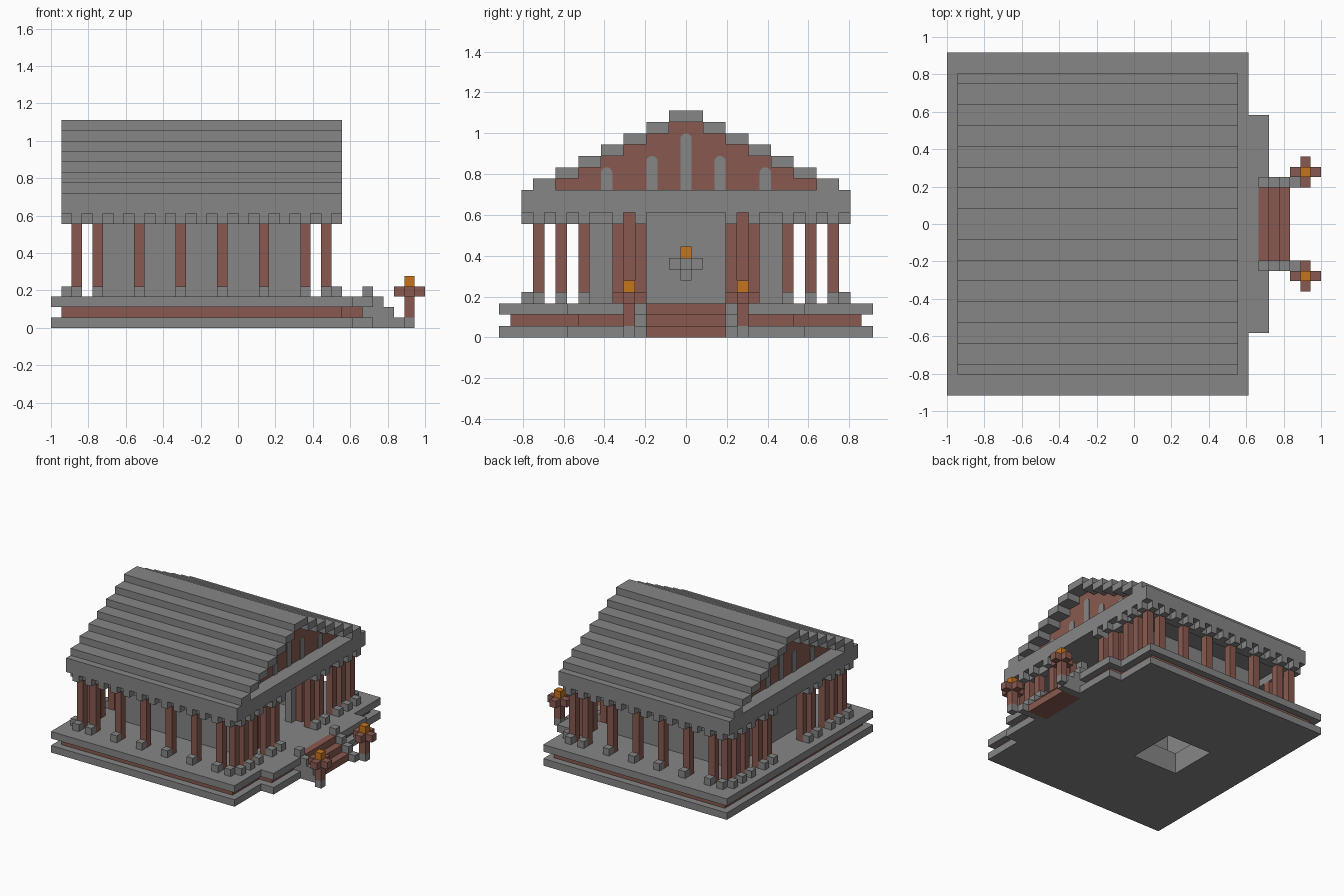
import bpy, bmesh, math

if "Cube" in bpy.data.objects:
    bpy.data.objects.remove(bpy.data.objects["Cube"])

U = 1 / 18                    # block size
NX, NY = 36, 33               # grid size, used for centring


def material(name, rgb):
    m = bpy.data.materials.new(name)
    m.use_nodes = True
    m.diffuse_color = (*rgb, 1)
    m.node_tree.nodes["Principled BSDF"].inputs["Base Color"].default_value = (*rgb, 1)
    return m


STONE = material("grey stone", (0.24, 0.24, 0.24))
BRICK = material("red brown brick", (0.25, 0.102, 0.08))
GLOW = material("amber light", (0.56, 0.178, 0.013))


def finish(name, bm, mat):
    me = bpy.data.meshes.new(name)
    bmesh.ops.recalc_face_normals(bm, faces=bm.faces)
    bm.to_mesh(me)
    bm.free()
    me.materials.append(mat)
    bpy.context.collection.objects.link(bpy.data.objects.new(name, me))


def blocks(name, mat, boxes):
    """One object from boxes given as grid ranges (x0, x1, y0, y1, z0, z1)."""
    bm = bmesh.new()
    for x0, x1, y0, y1, z0, z1 in boxes:
        for v in bmesh.ops.create_cube(bm, size=1)["verts"]:
            v.co = (((x1 if v.co.x > 0 else x0) - NX / 2) * U,
                    ((y1 if v.co.y > 0 else y0) - NY / 2) * U,
                    (z1 if v.co.z > 0 else z0) * U)
    finish(name, bm, mat)


def cube(x, y, z, h=1):
    return (x, x + 1, y, y + 1, z, z + h)


def mirror(boxes):
    """Add the boxes reflected front to back."""
    return boxes + [(a, b, NY - d, NY - c, e, f) for a, b, c, d, e, f in boxes]


def ring(x0, x1, y0, y1, hx0, hx1, hy0, hy1, z0, z1):
    """Slab with a rectangular hole, as four boxes."""
    return [(x0, hx0, y0, y1, z0, z1), (hx1, x1, y0, y1, z0, z1),
            (hx0, hx1, y0, hy0, z0, z1), (hx0, hx1, hy1, y1, z0, z1)]


# Platform: two stone slabs around a recessed brick course, with a porch
HOLE = (8, 15, 13, 20)
for name, z in (("lower_slab", 0), ("upper_slab", 2)):
    porch = mirror([(29, 31, 6, 13, z, z + 1)]) + [(29, 30, 13, 20, z, z + 1)]
    blocks(name, STONE, ring(0, 29, 0, NY, *HOLE, z, z + 1) + porch)
blocks("brick_course", BRICK,
       ring(1, 28, 1, 32, 7, 16, 12, 21, 1, 2) + [(28, 30, 7, 26, 1, 2)])
blocks("pit_lining", STONE, ring(7, 16, 12, 21, *HOLE, 1, 2))

# Entrance steps and stepped side walls
blocks("entrance_steps", BRICK, [(30, 33 - k, 13, 20, k, k + 1) for k in range(3)])
blocks("step_side_walls", STONE, mirror(
    [(31, 34, 12, 13, 0, 1), (30, 33, 12, 13, 1, 2),
     (31, 32, 12, 13, 2, 3), cube(30, 12, 3)]))

# Lamp posts
blocks("lamp_bases", STONE, mirror([cube(34, 11, 0)]))
blocks("lamp_posts", BRICK, mirror(
    [cube(34, 11, 1, 2), (33, 36, 11, 12, 3, 4),
     (34, 35, 10, 11, 3, 4), (34, 35, 12, 13, 3, 4)]))
blocks("lamp_lights", GLOW, mirror([cube(34, 11, 4)]))

# Inner hall with an open doorway
blocks("hall_walls", STONE, mirror([(5, 24, 8, 9, 3, 11), (23, 24, 9, 13, 3, 11)])
       + [(5, 6, 9, 24, 3, 11)])
blocks("door_pilasters", BRICK, mirror([cube(24, 11, 3, 8)]))
blocks("hanging_lamp_frame", STONE,
       [cube(11, 16, 5), (10, 13, 16, 17, 6, 7), (11, 12, 15, 18, 6, 7)])
blocks("hanging_lamp_light", GLOW, [cube(11, 16, 7)])

# Colonnade with outward foot stones and dentils
side_x = [2, 4] + list(range(8, 25, 4)) + [26]
end_y = [3, 5, 7, 10, 12]
columns = [cube(x, 3, 3, 7) for x in side_x]
feet = [cube(x, 2, 3) for x in side_x]
dentils = [cube(x, 2, 10) for x in range(2, 27, 2)]
for x, out in ((26, 27), (2, 1)):
    columns += [cube(x, y, 3, 7) for y in end_y[1:]]
    feet += [cube(out, y, 3) for y in end_y]
    dentils += [cube(out, y, 10) for y in end_y]
blocks("columns", BRICK, mirror(columns))
blocks("column_feet", STONE, mirror(feet))
blocks("dentils", STONE, mirror(dentils))
beams = [(2, 27, 3, 4, 10, 11)]
for x in (2, 26):
    beams += [(x, x + 1, 4, 11, 10, 11), cube(x, 12, 10)]
blocks("column_beams", STONE, mirror(beams))

# Entablature and stepped roof
blocks("entablature", STONE, [(1, 28, 2, 31, 11, 13)])
blocks("roof_steps", STONE,
       mirror([(1, 28, 3 + 2 * n, 5 + 2 * n, 13 + n, 14 + n) for n in range(6)])
       + [(1, 28, 15, 18, 19, 20)])
blocks("gables", BRICK,
       [(3, 26, 5 + 2 * n, 28 - 2 * n, 13 + n, 14 + n) for n in range(6)])


# Round-topped window plates on both gables
def arch(bm, y, height, x, out):
    pts = [(-0.5, 0), (0.5, 0)]
    for s in range(9):
        a = math.pi * s / 8
        pts.append((0.5 * math.cos(a), height - 0.5 + 0.5 * math.sin(a)))
    verts = [bm.verts.new(((x - NX / 2) * U, (y + 0.5 + p - NY / 2) * U, (13 + q) * U))
             for p, q in pts]
    face = bm.faces.new(verts)
    new = bmesh.ops.extrude_face_region(bm, geom=[face])["geom"]
    for v in new:
        if isinstance(v, bmesh.types.BMVert):
            v.co.x += out * 0.006


bm = bmesh.new()
for x, out in ((26, 1), (3, -1)):
    for y, height in ((9, 2), (13, 3), (16, 5), (19, 3), (23, 2)):
        arch(bm, y, height, x, out)
finish("gable_windows", bm, STONE)
